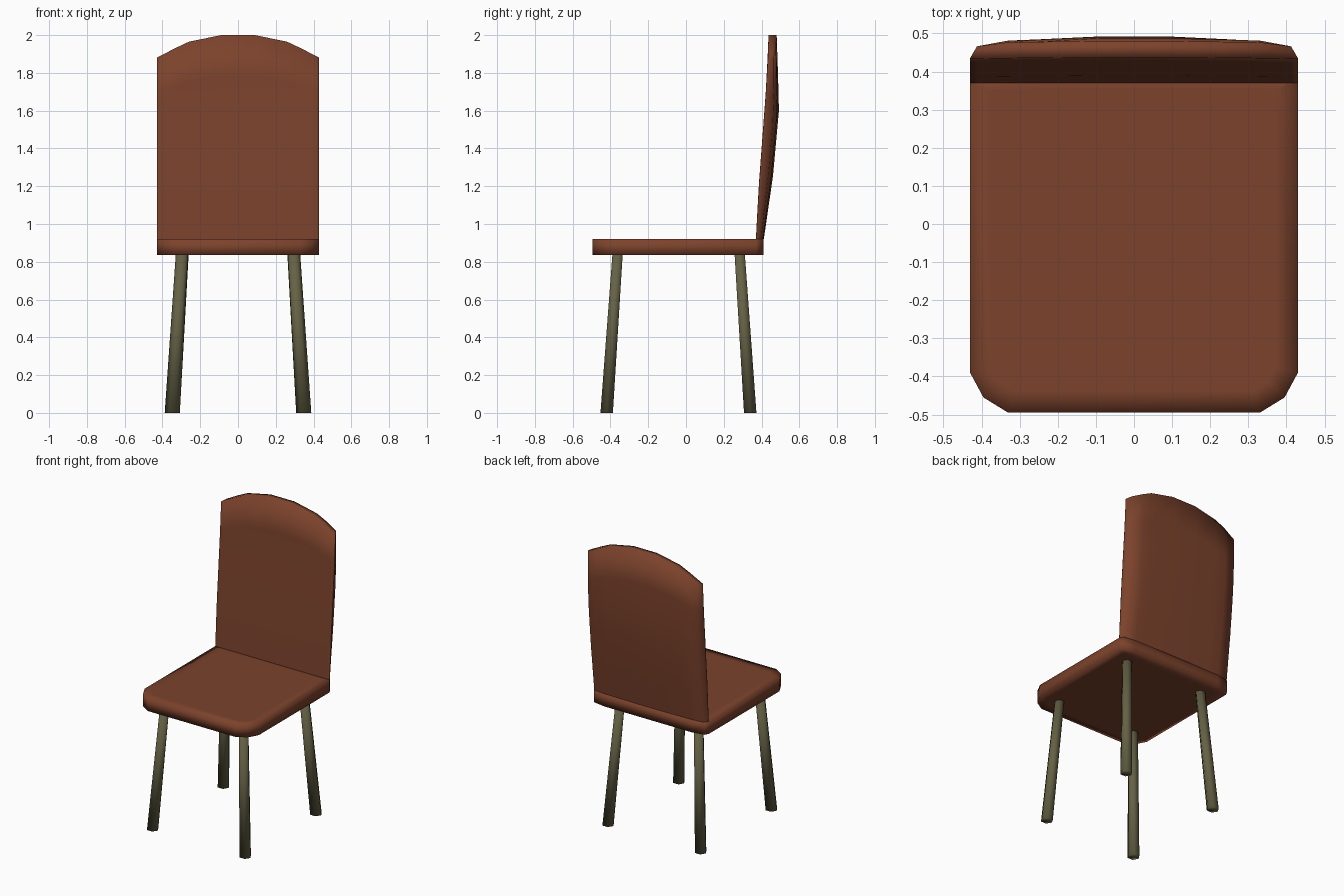
import bpy, bmesh, math
from mathutils import Vector

if "Cube" in bpy.data.objects:
    bpy.data.objects.remove(bpy.data.objects["Cube"])


def material(name, color):
    m = bpy.data.materials.new(name)
    m.diffuse_color = (*color, 1)
    m.use_nodes = True
    m.node_tree.nodes["Principled BSDF"].inputs["Base Color"].default_value = m.diffuse_color
    return m


leather = material("red_brown", (0.20, 0.055, 0.025))
wood = material("olive_brown", (0.13, 0.12, 0.06))


def finish(name, bm, mat):
    bmesh.ops.recalc_face_normals(bm, faces=bm.faces[:])
    me = bpy.data.meshes.new(name)
    bm.to_mesh(me)
    bm.free()
    me.materials.append(mat)
    me.shade_smooth()
    bpy.context.collection.objects.link(bpy.data.objects.new(name, me))


def bridge(bm, a, b):
    for i in range(len(a)):
        j = (i + 1) % len(a)
        bm.faces.new((a[i], a[j], b[j], b[i]))


def interp(table, z):
    for (z0, y0), (z1, y1) in zip(table, table[1:]):
        if z <= z1:
            return y0 + (y1 - y0) * (z - z0) / (z1 - z0)
    return table[-1][1]


# Seat: rounded front corners, slightly bevelled rear corners
half = [(0.33, -0.495), (0.395, -0.455), (0.43, -0.39),
        (0.43, 0.37), (0.415, 0.395), (0.33, 0.41)]
outline = half + [(-x, y) for x, y in reversed(half)]
bm = bmesh.new()
low, high = [[bm.verts.new((x, y, z)) for x, y in outline] for z in (0.835, 0.92)]
bridge(bm, low, high)
caps = [bm.faces.new(low), bm.faces.new(high)]
bmesh.ops.recalc_face_normals(bm, faces=bm.faces[:])
for f in caps:
    bmesh.ops.inset_region(bm, faces=[f], thickness=0.06)
finish("seat", bm, leather)

# Backrest: curved panel with arched top, thinning toward its side edges
front = [(0.92, 0.37), (1.2, 0.385), (1.6, 0.415), (1.8, 0.43), (2.0, 0.437)]
rear = [(0.92, 0.412), (1.25, 0.46), (1.6, 0.492), (1.8, 0.487), (2.0, 0.48)]
# x, top height, share of full thickness
cols = [(0.43, 1.88, 0.04), (0.412, 1.89, 0.65), (0.33, 1.932, 0.88),
        (0.26, 1.965, 0.92), (0.09, 2.0, 1.0)]
cols = [(-x, z, k) for x, z, k in cols] + cols[::-1]
bm = bmesh.new()
rings = []
for t in (0, 0.16, 0.31, 0.47, 0.63, 0.8, 1):
    f_row, r_row = [], []
    for x, top, k in cols:
        z = 0.92 + t * (top - 0.92)
        f, r = interp(front, z), interp(rear, z)
        f_row.append(bm.verts.new((x, f, z)))
        r_row.append(bm.verts.new((x, f + (r - f) * k, z)))
    rings.append(f_row + r_row[::-1])
for a, b in zip(rings, rings[1:]):
    bridge(bm, a, b)
n = len(cols)
top = rings[-1]
for i in range(n - 1):
    bm.faces.new((top[i], top[i + 1], top[-2 - i], top[-1 - i]))
finish("backrest", bm, leather)


# Legs: splayed, tapered six-sided posts
def leg(name, foot, head):
    bm = bmesh.new()
    ends = []
    for c, r in ((Vector(foot), 0.04), (Vector(head), 0.033)):
        ends.append([bm.verts.new(c + Vector((r * math.cos(k * math.pi / 3),
                                              r * 0.95 * math.sin(k * math.pi / 3), 0)))
                     for k in range(6)])
    bridge(bm, *ends)
    for e in ends:
        bm.faces.new(e)
    finish(name, bm, wood)


for side, s in (("left", -1), ("right", 1)):
    leg("front_leg_" + side, (s * 0.348, -0.42, 0), (s * 0.296, -0.362, 0.845))
    leg("back_leg_" + side, (s * 0.348, 0.34, 0), (s * 0.294, 0.284, 0.845))
